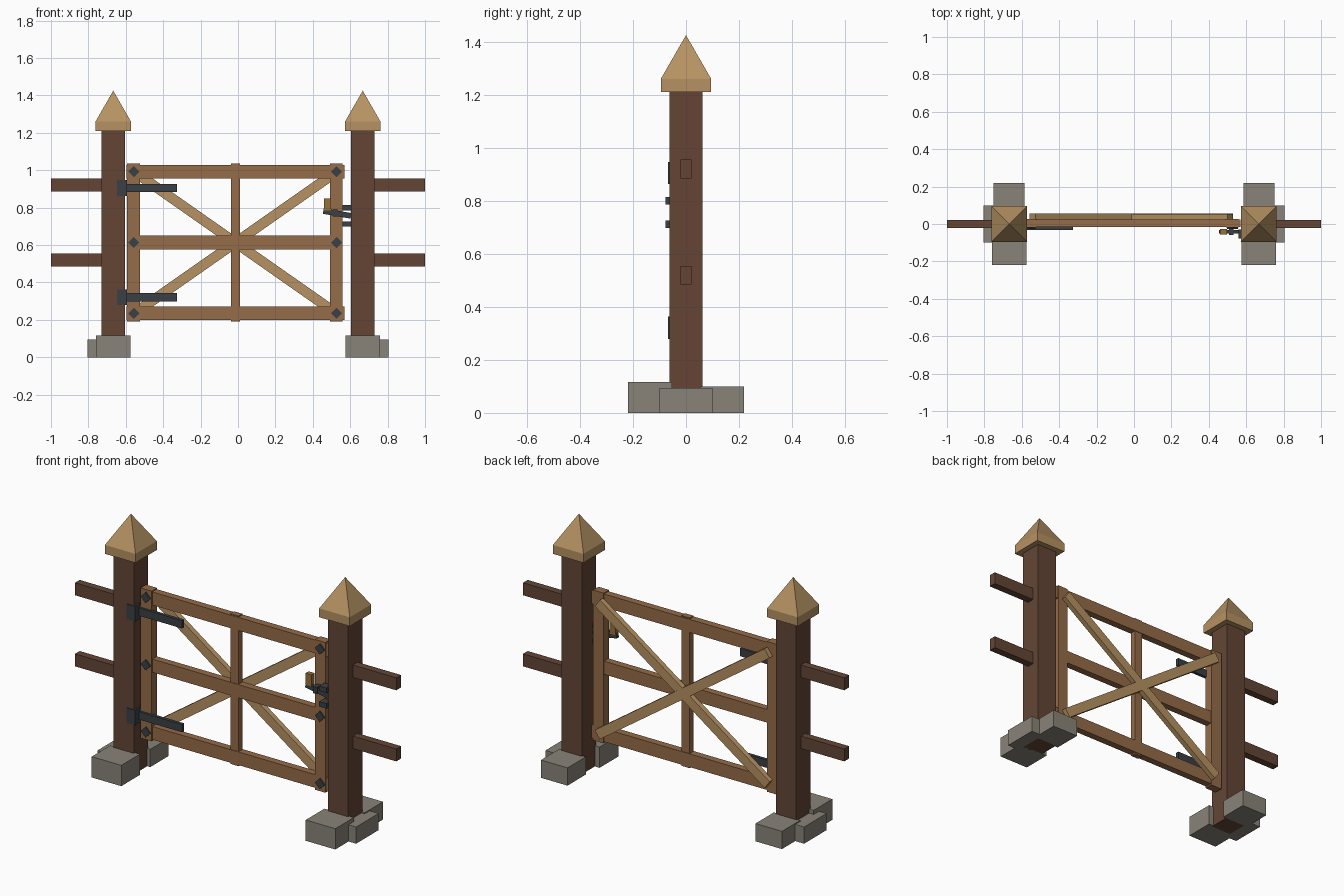
import bpy, math
from mathutils import Matrix

if "Cube" in bpy.data.objects:
    bpy.data.objects.remove(bpy.data.objects["Cube"])

def material(name, rgb):
    m = bpy.data.materials.new(name)
    m.diffuse_color = (*rgb, 1)
    m.use_nodes = True
    m.node_tree.nodes["Principled BSDF"].inputs["Base Color"].default_value = m.diffuse_color
    return m

DARK = material("dark_wood", (0.125, 0.06, 0.036))
WOOD = material("gate_wood", (0.30, 0.15, 0.065))
PALE = material("pale_wood", (0.47, 0.29, 0.125))
STONE = material("stone", (0.25, 0.23, 0.19))
IRON = material("iron", (0.042, 0.051, 0.058))
BRASS = material("brass", (0.30, 0.17, 0.04))

def box(name, x, y, z, mat, tilt=0):
    """Box from (min, max) ranges, turned about its y axis."""
    bpy.ops.mesh.primitive_cube_add(size=1)
    o = bpy.context.object
    o.name = name
    o.data.transform(Matrix.Diagonal((x[1] - x[0], y[1] - y[0], z[1] - z[0], 1)))
    o.location = [(r[0] + r[1]) / 2 for r in (x, y, z)]
    o.rotation_euler.y = tilt
    o.data.materials.append(mat)
    return o

def span(a, b, s):
    return tuple(sorted((a * s, b * s)))

# Posts with caps, fence rails and footing stones on both sides
PX = 0.667
for s, side in ((-1, "left"), (1, "right")):
    box(f"{side}_post", span(0.604, 0.73, s), (-0.063, 0.063), (0, 1.215), DARK)
    box(f"{side}_cap_slab", span(PX - 0.095, PX + 0.095, s), (-0.095, 0.095), (1.21, 1.26), PALE)
    bpy.ops.mesh.primitive_cone_add(vertices=4, radius1=0.095 * math.sqrt(2), depth=0.165,
                                    location=(PX * s, 0, 1.3425))
    cap = bpy.context.object
    cap.name = f"{side}_cap_point"
    cap.data.transform(Matrix.Rotation(math.pi / 4, 4, 'Z'))
    cap.data.materials.append(PALE)
    for z in (0.52, 0.92):
        box(f"{side}_fence_rail", span(0.70, 1.0, s), (-0.021, 0.021), (z - 0.035, z + 0.035), DARK)
    box(f"{side}_front_stone", span(0.574, 0.758, s), (-0.218, -0.052), (0, 0.117), STONE)
    box(f"{side}_back_stone", span(0.585, 0.75, s), (0.055, 0.218), (0, 0.10), STONE)
    box(f"{side}_side_stone", span(0.69, 0.805, s), (-0.1, 0.1), (0, 0.094), STONE)

# Gate frame
for name, x0, x1 in (("hinge_stile", -0.593, -0.523), ("latch_stile", 0.493, 0.558)):
    box(name, (x0, x1), (-0.02, 0.028), (0.19, 1.035), WOOD)
box("middle_stile", (-0.038, 0.012), (-0.012, 0.022), (0.19, 1.035), WOOD)
for name, z, x0, x1 in (("bottom_rail", 0.235, -0.597, 0.57), ("middle_rail", 0.614, -0.56, 0.53),
                        ("top_rail", 0.992, -0.597, 0.57)):
    box(name, (x0, x1), (-0.015, 0.025), (z - 0.037, z + 0.037), WOOD)

# Crossed braces on the back
GX, GZ = -0.014, 0.613
for s in (-1, 1):
    off = 0.001 * s
    box("cross_brace", (GX - 0.645, GX + 0.645), (0.024 + off, 0.054 + off),
        (GZ - 0.027, GZ + 0.027), PALE, s * math.atan(0.70))

# Diamond bolt heads
for x in (-0.557, 0.527):
    for z in (0.235, 0.613, 0.992):
        box("bolt_head", (x - 0.021, x + 0.021), (-0.028, -0.012), (z - 0.021, z + 0.021),
            IRON, math.pi / 4)

# Hinges
for z in (0.321, 0.905):
    box("hinge_plate", (-0.647, -0.594), (-0.067, -0.02), (z - 0.042, z + 0.042), IRON)
    box("hinge_strap", (-0.605, -0.325), (-0.033, -0.015), (z - 0.022, z + 0.022), IRON)

# Latch: bar, pivot, grip and keepers
box("latch_bar", (0.455, 0.605), (-0.052, -0.032), (0.754, 0.784), IRON, math.radians(10))
box("latch_pivot", (0.508, 0.532), (-0.058, -0.018), (0.752, 0.79), IRON)
box("latch_grip", (0.459, 0.496), (-0.056, -0.028), (0.785, 0.85), BRASS)
for z in (0.712, 0.80):
    box("latch_keeper", (0.56, 0.606), (-0.078, -0.03), (z - 0.014, z + 0.014), IRON)
